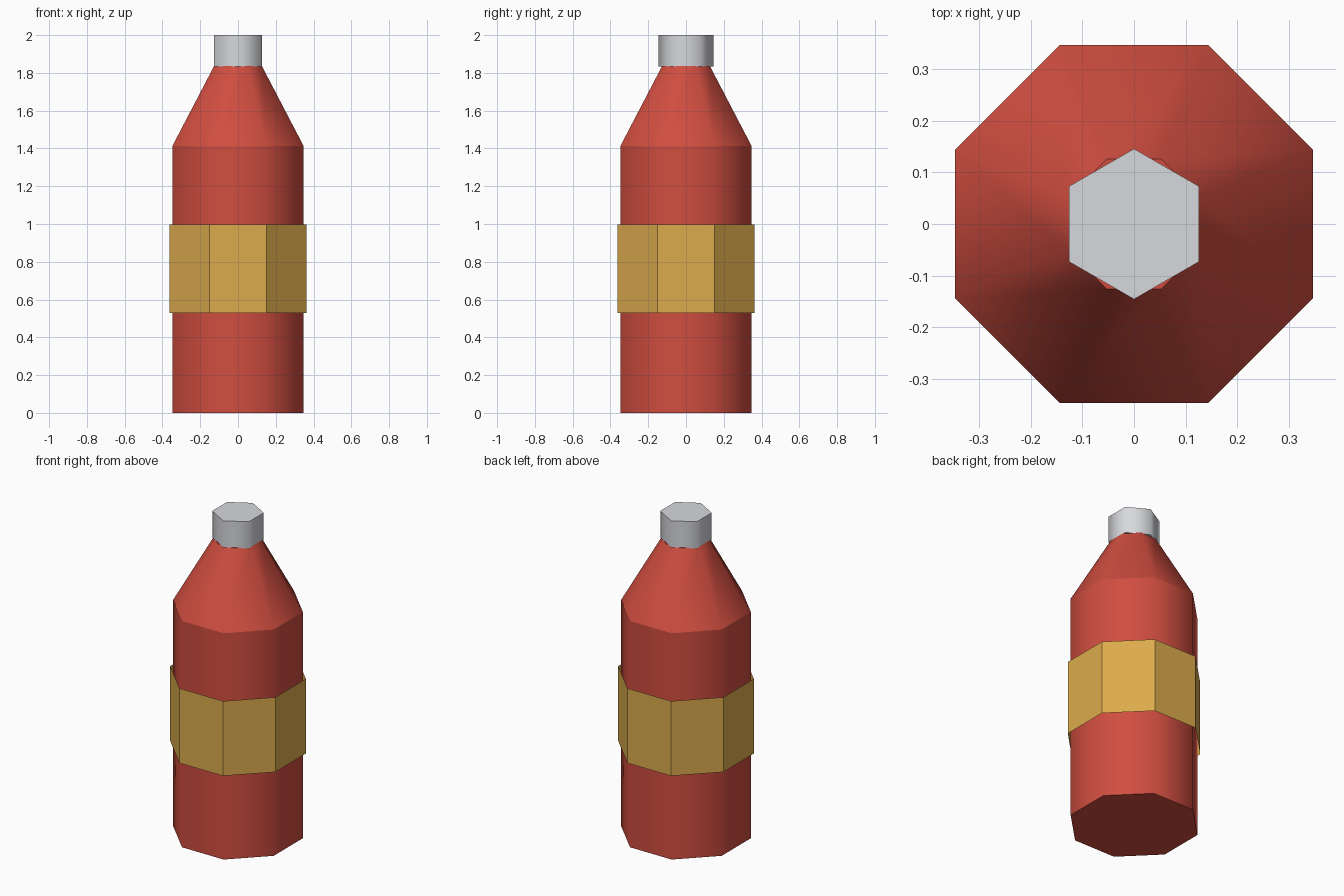
import bpy
import bmesh
from math import cos, pi, sin

cube = bpy.data.objects.get("Cube")
if cube:
    bpy.data.objects.remove(cube)


def make_material(name, color):
    mat = bpy.data.materials.new(name)
    mat.use_nodes = True
    mat.diffuse_color = (*color, 1)
    mat.node_tree.nodes["Principled BSDF"].inputs["Base Color"].default_value = (*color, 1)
    return mat


def make_prism(name, sides, rings, mat, turn=0.0, closed=True, smooth=True):
    """Stack (radius, height) rings into a faceted tube, with sharp edges around each ring."""
    bm = bmesh.new()
    loops = []
    for radius, z in rings:
        angles = [turn + 2 * pi * i / sides for i in range(sides)]
        loops.append([bm.verts.new((radius * cos(a), radius * sin(a), z)) for a in angles])
    for low, high in zip(loops, loops[1:]):
        for i in range(sides):
            j = (i + 1) % sides
            bm.faces.new((low[i], low[j], high[j], high[i])).smooth = smooth
    if closed:
        bm.faces.new(loops[0][::-1])
        bm.faces.new(loops[-1])
    for edge in bm.edges:
        a, b = edge.verts
        edge.smooth = abs(a.co.z - b.co.z) > 0.001
    mesh = bpy.data.meshes.new(name)
    bm.to_mesh(mesh)
    bm.free()
    mesh.materials.append(mat)
    obj = bpy.data.objects.new(name, mesh)
    bpy.context.collection.objects.link(obj)
    return obj


red = make_material("bottle red", (0.63, 0.075, 0.051))
gold = make_material("label gold", (0.72, 0.41, 0.074))
silver = make_material("cap silver", (0.68, 0.69, 0.72))

# Octagonal body with sloping shoulder
eighth = pi / 8
body = [(0.376, 0), (0.376, 1.413), (0.137, 1.836)]
make_prism("bottle_body", 8, body, red, turn=eighth)

# Open wrap-around label, standing slightly off the body
make_prism("label_band", 8, [(0.393, 0.53), (0.393, 0.997)], gold,
           turn=eighth, closed=False, smooth=False)

# Hexagonal cap
make_prism("bottle_cap", 6, [(0.146, 1.833), (0.146, 2)], silver, turn=pi / 6)
